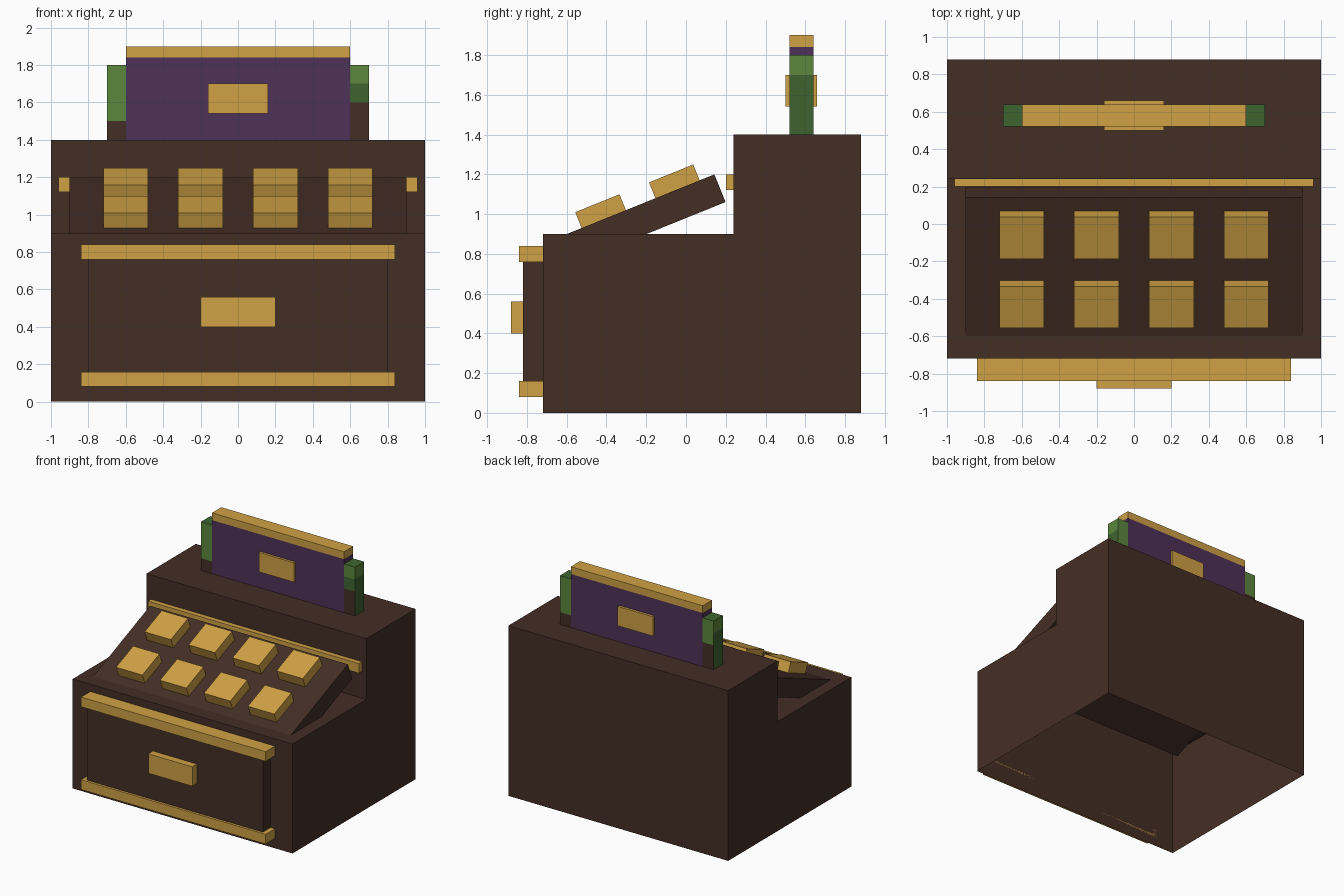
import bpy, bmesh, math
from mathutils import Matrix, Vector

cube = bpy.data.objects.get("Cube")
if cube:
    bpy.data.objects.remove(cube, do_unlink=True)


def material(name, rgb):
    lin = [((c / 255 + 0.055) / 1.055) ** 2.4 for c in rgb] + [1.0]
    m = bpy.data.materials.new(name)
    m.use_nodes = True
    m.diffuse_color = lin
    m.node_tree.nodes["Principled BSDF"].inputs["Base Color"].default_value = lin
    return m


BROWN = material("dark brown", (68, 46, 37))
GOLD = material("gold", (207, 161, 69))
PURPLE = material("purple", (79, 49, 88))
LIGHT = material("light green", (91, 134, 60))
DARK = material("dark green", (62, 100, 48))


def finish(name, bm, mats):
    bmesh.ops.recalc_face_normals(bm, faces=bm.faces)
    me = bpy.data.meshes.new(name)
    bm.to_mesh(me)
    bm.free()
    for m in mats:
        me.materials.append(m)
    ob = bpy.data.objects.new(name, me)
    bpy.context.collection.objects.link(ob)
    return ob


def box_bm(lo, hi, matrix=Matrix()):
    lo, hi = Vector(lo), Vector(hi)
    bm = bmesh.new()
    bmesh.ops.create_cube(bm, size=1)
    bmesh.ops.scale(bm, vec=hi - lo, verts=bm.verts)
    bmesh.ops.translate(bm, vec=(lo + hi) / 2, verts=bm.verts)
    bmesh.ops.transform(bm, matrix=matrix, verts=bm.verts)
    return bm


def box(name, lo, hi, mat, matrix=Matrix()):
    return finish(name, box_bm(lo, hi, matrix), [mat])


# Stepped cabinet: side profile extruded across, hollow and open underneath
profile = [(-0.72, 0), (-0.72, 0.9), (0.24, 0.9), (0.24, 1.4), (0.88, 1.4), (0.88, 0)]
bm = bmesh.new()
rows = [[bm.verts.new((x, y, z)) for y, z in profile] for x in (-1, 1)]
for row in rows:
    bm.faces.new(row)
for i in range(len(profile) - 1):
    bm.faces.new((rows[0][i], rows[0][i + 1], rows[1][i + 1], rows[1][i]))
finish("cabinet", bm, [BROWN])

# Drawer with rails and handle
box("drawer", (-0.8, -0.82, 0.1), (0.8, -0.72, 0.82), BROWN)
for name, z in (("drawer_lower_rail", 0.08), ("drawer_upper_rail", 0.76)):
    box(name, (-0.84, -0.84, z), (0.84, -0.72, z + 0.08), GOLD)
box("drawer_handle", (-0.2, -0.88, 0.4), (0.2, -0.82, 0.56), GOLD)

# Sloping key panel with two rows of keys
slope = Matrix.Translation((0, -0.2, 0.98)) @ Matrix.Rotation(math.radians(22), 4, 'X')
box("key_panel", (-0.9, -0.4, -0.075), (0.9, 0.4, 0.075), BROWN, slope)
for r, v in enumerate((-0.2, 0.2)):
    for c in range(4):
        x = -0.6 + 0.4 * c
        box(f"key_{r + 1}_{c + 1}", (x - 0.12, v - 0.12, 0.06),
            (x + 0.12, v + 0.12, 0.161), GOLD, slope)
box("back_trim", (-0.96, 0.2, 1.12), (0.96, 0.24, 1.2), GOLD)

# Display sign with top trim and a plate through both faces
box("sign", (-0.6, 0.52, 1.4), (0.6, 0.64, 1.84), PURPLE)
box("sign_top_trim", (-0.6, 0.52, 1.84), (0.6, 0.64, 1.9), GOLD)
box("sign_plate", (-0.16, 0.5, 1.54), (0.16, 0.66, 1.7), GOLD)


# Patchy end posts: each direction has its own heights for brown and dark green
def end_post(name, side, front, back):
    xs = sorted((0.6 * side, 0.7 * side))
    bm = box_bm((xs[0], 0.52, 1.4), (xs[1], 0.64, 1.8))
    for z in (1.5, 1.6, 1.7):
        bmesh.ops.bisect_plane(bm, geom=bm.verts[:] + bm.edges[:] + bm.faces[:],
                               plane_co=(0, 0, z), plane_no=(0, 0, 1))
    bm.normal_update()
    for f in bm.faces:
        z, n = f.calc_center_median().z, f.normal
        if abs(n.z) > 0.5:
            f.material_index = 1
            continue
        brown, dark = (front if n.y < -0.5 else back if n.y > 0.5 else (0, 1.7))
        f.material_index = 2 if z < brown else 1 if z < dark else 0
    finish(name, bm, [LIGHT, DARK, BROWN])


end_post("sign_right_post", -1, (1.5, 1.5), (1.6, 1.6))
end_post("sign_left_post", 1, (1.6, 1.7), (1.5, 1.5))
